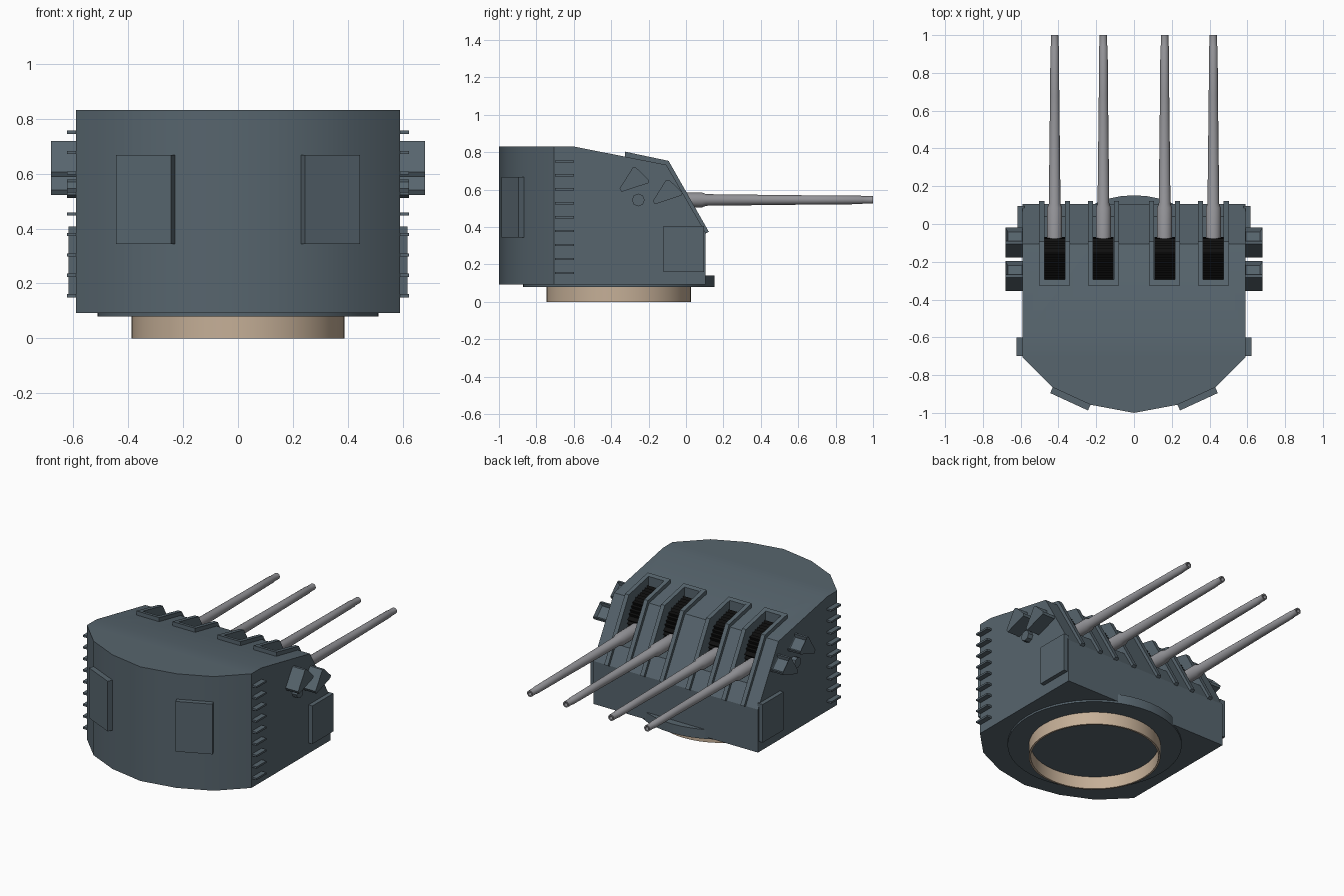
import bpy, bmesh, math
from mathutils import Vector, Matrix

cube = bpy.data.objects.get("Cube")
if cube:
    bpy.data.objects.remove(cube, do_unlink=True)


def material(name, r, g, b):
    m = bpy.data.materials.new(name)
    m.use_nodes = True
    m.diffuse_color = (r, g, b, 1)
    m.node_tree.nodes["Principled BSDF"].inputs["Base Color"].default_value = (r, g, b, 1)
    return m


SLATE = material("slate paint", .095, .13, .155)
STEEL = material("gun steel", .30, .30, .32)
TAN = material("tan ring", .56, .43, .31)
BLACK = material("black canvas", .005, .005, .005)


def finish(name, bm, mat, smooth=False):
    bmesh.ops.recalc_face_normals(bm, faces=bm.faces[:])
    me = bpy.data.meshes.new(name)
    bm.to_mesh(me)
    bm.free()
    me.materials.append(mat)
    ob = bpy.data.objects.new(name, me)
    bpy.context.collection.objects.link(ob)
    if smooth:
        bpy.ops.object.select_all(action='DESELECT')
        bpy.context.view_layer.objects.active = ob
        ob.select_set(True)
        bpy.ops.object.shade_smooth_by_angle(angle=math.radians(30))
    return ob


def extrude(bm, points, step):
    face = bm.faces.new([bm.verts.new(p) for p in points])
    new = bmesh.ops.extrude_face_region(bm, geom=[face])["geom"]
    bmesh.ops.translate(bm, verts=[v for v in new if isinstance(v, bmesh.types.BMVert)], vec=step)


def side_prism(bm, profile, x0, x1):
    """Extrude a (y, z) profile along x."""
    extrude(bm, [(x0, y, z) for y, z in profile], (x1 - x0, 0, 0))


def box(bm, lo, hi):
    side_prism(bm, [(lo[1], lo[2]), (hi[1], lo[2]), (hi[1], hi[2]), (lo[1], hi[2])], lo[0], hi[0])


def lathe(bm, profile, matrix, sides, closed=False):
    """Revolve (radius, height) points about local z."""
    verts = [bm.verts.new((r, 0, h)) for r, h in profile]
    pairs = list(zip(verts, verts[1:])) + ([(verts[-1], verts[0])] if closed else [])
    edges = [bm.edges.new(p) for p in pairs]
    res = bmesh.ops.spin(bm, geom=verts + edges, cent=(0, 0, 0), axis=(0, 0, 1),
                         angle=math.tau, steps=sides, use_duplicate=False)
    bmesh.ops.remove_doubles(bm, verts=bm.verts[:], dist=1e-5)
    bmesh.ops.transform(bm, matrix=matrix, verts=bm.verts[:])


GUNS = (-.42, -.162, .162, .42)
GUN_Z = .545
SLOT = .055

# Armoured house: plan outline raised, then sliced by the roof and face slopes
half = [(.59, .105), (.59, -.705), (.43, -.865), (.23, -.957)]
outline = half + [(0, -1)] + [(-x, y) for x, y in reversed(half)]
bm = bmesh.new()
extrude(bm, [(x, y, .092) for x, y in outline], (0, 0, .74))
for (y0, z0), (y1, z1) in (((-.607, .832), (-.105, .733)), ((-.105, .733), (.105, .37))):
    cut = bmesh.ops.bisect_plane(bm, geom=bm.verts[:] + bm.edges[:] + bm.faces[:],
                                 plane_co=(0, y0, z0), plane_no=(0, z0 - z1, y1 - y0),
                                 clear_outer=True)
    bmesh.ops.holes_fill(bm, edges=[e for e in bm.edges if e.is_boundary])
house = finish("armoured_house", bm, SLATE)

# Gun slots cut through roof and face
bm = bmesh.new()
for x in GUNS:
    box(bm, (x - SLOT, -.295, .485), (x + SLOT, .4, 1))
cutter = finish("slot_cutter", bm, SLATE)
cutter.hide_render = True
mod = house.modifiers.new("slots", 'BOOLEAN')
mod.operation, mod.solver, mod.object = 'DIFFERENCE', 'EXACT', cutter
bpy.ops.object.select_all(action='DESELECT')
bpy.context.view_layer.objects.active = house
house.select_set(True)
bpy.ops.object.modifier_apply(modifier=mod.name)
bpy.data.objects.remove(cutter, do_unlink=True)
bpy.ops.object.shade_smooth_by_angle(angle=math.radians(30))

# Raised rims around the slots
rail = [(-.325, .75), (-.325, .803), (-.093, .754), (.122, .375), (.095, .36), (-.12, .70)]
back = [(-.325, .75), (-.325, .803), (-.295, .797), (-.295, .75)]
bm = bmesh.new()
for x in GUNS:
    for s in (-1, 1):
        side_prism(bm, rail, x + s * SLOT, x + s * .082)
    side_prism(bm, back, x - SLOT, x + SLOT)
finish("slot_rims", bm, SLATE)

# Pleated canvas covers inside the slots
path = [Vector(p) for p in ((-.295, .74), (-.14, .70), (-.085, .61), (-.075, .49))]
pleats = []
for a, b in zip(path, path[1:]):
    n = max(4, round((b - a).length / .012))
    normal = Vector((a.y - b.y, b.x - a.x)).normalized()
    pleats += [tuple(a.lerp(b, i / n) + normal * (.008 if i % 2 else -.008)) for i in range(n)]
bm = bmesh.new()
for x in GUNS:
    side_prism(bm, pleats + [(-.075, .487), (-.293, .487)], x - SLOT + .001, x + SLOT - .001)
finish("slot_canvas", bm, BLACK)

# Gun barrels with sleeve, taper and hollow muzzle
barrel = [(0, -.12), (.04, -.12), (.04, .085), (.031, .108), (.0245, .68), (.0225, .94),
          (.02, .945), (.02, 1), (.012, 1), (.012, .96)]
for i, x in enumerate(GUNS):
    aim = Matrix.Translation((x, 0, GUN_Z)) @ Matrix.Rotation(-math.pi / 2, 4, 'X')
    bm = bmesh.new()
    lathe(bm, barrel, aim, 20)
    finish(f"gun_barrel_{i + 1}", bm, STEEL, True)
    bm = bmesh.new()
    lathe(bm, [(0, .97), (.012, .97)], aim, 20)
    finish(f"muzzle_bore_{i + 1}", bm, TAN)

# Turning ring and the flange above it
centre = Matrix.Translation((0, -.36, 0))
bm = bmesh.new()
lathe(bm, [(.387, 0), (.387, .085), (.375, .085), (.375, 0)], centre, 48, True)
finish("turning_ring", bm, TAN, True)
bm = bmesh.new()
lathe(bm, [(0, .08), (.512, .08), (.512, .14), (0, .14)], centre, 48)
finish("ring_flange", bm, SLATE, True)

# Fittings repeated on both sides
for side, s in (("left", 1), ("right", -1)):
    bm = bmesh.new()
    for i in range(9):
        z = .155 + i * .0745
        box(bm, (s * .58, -.70, z - .006), (s * .623, -.60, z + .006))
    finish(f"{side}_ladder_rungs", bm, SLATE)

    # Side hatch with bevelled outer edge
    bm = bmesh.new()
    box(bm, (s * .58, -.12, .16), (s * .617, .095, .407))
    finish(f"{side}_side_hatch", bm, SLATE)

    # Sight hoods: wedges with a recessed window on the forward slope
    bm = bmesh.new()
    for dy, dz in ((0, 0), (.178, -.066)):
        hood = [(-.345, .588), (-.355, .606), (-.284, .719), (-.268, .719), (-.197, .65), (-.202, .635)]
        side_prism(bm, [(y + dy, z + dz) for y, z in hood], s * .58, s * .68)
    bmesh.ops.recalc_face_normals(bm, faces=bm.faces[:])
    slope = Vector((0, 1, 1)).normalized()
    windows = [f for f in bm.faces if f.normal.dot(slope) > .98]
    bmesh.ops.inset_individual(bm, faces=windows, thickness=.018)
    for f in windows:
        bmesh.ops.translate(bm, verts=f.verts[:], vec=-slope * .02)
    finish(f"{side}_sight_hoods", bm, SLATE)

    # Round sight boss
    bm = bmesh.new()
    bmesh.ops.create_cone(bm, cap_ends=True, segments=8, radius1=.034, radius2=.034, depth=.05,
                          matrix=Matrix.Translation((s * .598, -.255, .545))
                          @ Matrix.Rotation(math.pi / 2, 4, 'Y'))
    finish(f"{side}_sight_boss", bm, SLATE)

    # Door plate on the angled wall
    bm = bmesh.new()
    a, b = Vector((s * .43, -.865, .343)), Vector((s * .23, -.957, .343))
    out = Vector((s * .418, -.908, 0)) * .033
    extrude(bm, [a - out, b - out, b + out, a + out], (0, 0, .325))
    finish(f"{side}_wall_door", bm, SLATE)
